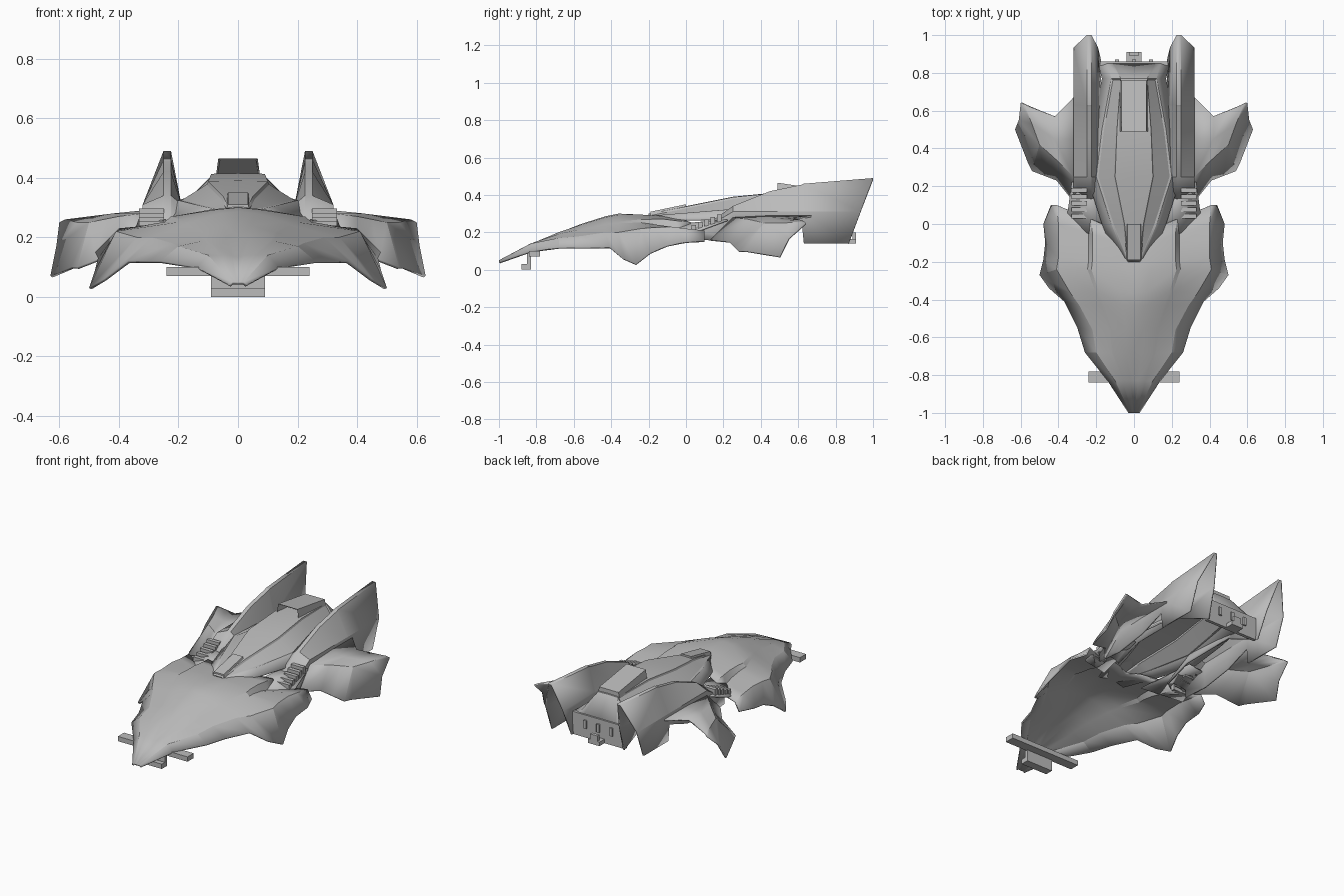
import bpy, bmesh, math

cube = bpy.data.objects.get("Cube")
if cube:
    bpy.data.objects.remove(cube, do_unlink=True)

# One plain grey finish
grey = bpy.data.materials.new("primer_grey")
grey.use_nodes = True
tone = (0.5, 0.5, 0.5, 1)
grey.diffuse_color = tone
grey.node_tree.nodes["Principled BSDF"].inputs["Base Color"].default_value = tone


def finish(bm, name, smooth=None, mirror=False, wall=None):
    """Turn a bmesh into a named object with the usual modifiers."""
    mesh = bpy.data.meshes.new(name)
    bm.to_mesh(mesh)
    bm.free()
    obj = bpy.data.objects.new(name, mesh)
    bpy.context.collection.objects.link(obj)
    mesh.materials.append(grey)
    if smooth:
        bpy.ops.object.select_all(action='DESELECT')
        obj.select_set(True)
        bpy.context.view_layer.objects.active = obj
        bpy.ops.object.shade_smooth_by_angle(angle=math.radians(smooth))
    if mirror:
        obj.modifiers.new("mirror", 'MIRROR').use_axis[0] = True
    if wall:
        skin = obj.modifiers.new("wall", 'SOLIDIFY')
        skin.thickness = wall
        skin.offset = -1
    return obj


def shell(name, lines, window_strip=None):
    """Skin lengthwise lines, ordered from the middle outwards, and mirror it."""
    bm = bmesh.new()
    rows = [[bm.verts.new(point) for point in line] for line in lines]
    windows = []
    for strip, (near, far) in enumerate(zip(rows, rows[1:])):
        for i in range(len(near) - 1):
            face = bm.faces.new((near[i], far[i], far[i + 1], near[i + 1]))
            if strip == window_strip and i < len(near) - 2:
                windows.append(face)
    bm.normal_update()
    if windows:
        bmesh.ops.inset_region(bm, faces=windows, thickness=0.01, depth=-0.006)
    return finish(bm, name, smooth=18, mirror=True, wall=0.01)


def blend(line_a, line_b, share, lift=0.0):
    """Line lying between two others, raised more the wider the body is."""
    between = []
    for a, b in zip(line_a, line_b):
        x, y, z = [p + (q - p) * share for p, q in zip(a, b)]
        between.append((x, y, z + lift * b[0]))
    return between


def block(name, half_width, y, z, x=0.0, top=1.0, back=None, mirror=False, mouth=False):
    """Box around x; top narrows it, back gives the heights of its rear edge."""
    bm = bmesh.new()
    verts = []
    for level in (0, 1):
        for end in (0, 1):
            for side in (-1, 1):
                width = half_width * (top if level else 1)
                height = back[level] if back and end else z[level]
                verts.append(bm.verts.new((x + side * width, y[end], height)))
    corners = ("0231", "4576", "0154", "1375", "3267", "2046")
    faces = [bm.faces.new([verts[int(c)] for c in quad]) for quad in corners]
    bm.normal_update()
    if mouth:
        # Sink the opening deeper at its foot, so that it looks downwards
        front = faces[2]
        bmesh.ops.inset_region(bm, faces=[front], thickness=0.008)
        middle = front.calc_center_median().z
        for v in front.verts:
            v.co.y += 0.1 if v.co.z < middle else 0.01
    return finish(bm, name, mirror=mirror)


def spine_height(y):
    """Bonnet centre line: a curve up from the nose, then a slow fall."""
    ahead = max(0, -0.36 - y) / 0.64
    return 0.3 - 0.25 * ahead ** 1.3 - 0.06 * max(0, y + 0.36)


# Nose and front fenders: shoulder and rim are drawn, the bonnet follows from them
shoulder = [(.02, -1, .05), (.1, -.83, .14), (.2, -.68, .17), (.22, -.56, .18), (.29, -.43, .2),
            (.34, -.36, .2), (.41, -.24, .22), (.4, -.18, .225), (.4, -.08, .23), (.4, 0, .22),
            (.41, .1, .21)]
rim = [(.03, -1, .04), (.14, -.83, .1), (.26, -.68, .12), (.3, -.55, .12), (.37, -.41, .12),
       (.45, -.34, .06), (.5, -.27, .03), (.48, -.19, .09), (.47, -.1, .13), (.48, 0, .15),
       (.44, .1, .155)]
centre = []
for x, y, z in shoulder:
    centre.append((0, y - max(0, y + 0.24) / 2, spine_height(y)))
inner = blend(centre, shoulder, 0.2, lift=0.04)
crease = blend(centre, shoulder, 0.55, lift=0.04)

# A gully opens beside the bonnet towards the louvres
gully = []
for x, y, z in blend(centre, shoulder, 0.6, lift=0.03):
    opening = min(1, max(0, (y + 0.3) / 0.25))
    gully.append((x, y, z - 0.04 * opening))
shell("front_body", [centre, inner, crease, gully, shoulder, rim])

# Floor of the louvre bays, closing the body between bonnet and fins
bay_inner = [(.14, -.1, .24), (.2, .25, .26)]
bay_outer = [(.36, 0, .19), (.33, .22, .27)]
shell("louvre_bays", [bay_inner, bay_outer])

# Cabin with sunken side windows: y, roof height, roof and sill half widths
cabin = [(-.2, .3, .03, .04), (0, .34, .05, .12), (.25, .39, .1, .2),
         (.5, .415, .09, .17), (.77, .4, .07, .12), (.85, .28, .11, .14)]
roof = [(0, y, z) for y, z, edge, sill in cabin]
roof_edge = [(edge, y, z - 0.002) for y, z, edge, sill in cabin]
sills = [(sill, y, 0.28 + (z - 0.28) * 0.4) for y, z, edge, sill in cabin]
deck = [(sill + 0.05, y, 0.27) for y, z, edge, sill in cabin]
shell("cabin", [roof, roof_edge, sills, deck], window_strip=1)

# Tall rear fins, open underneath: y, ridge height, outer and inner floor height
fin = [(.08, .22, .16, .2), (.25, .34, .15, .26), (.45, .42, .18, .26),
       (.62, .455, .24, .26), (.63, .46, .14, .25), (1, .49, .14, .14)]


def fin_line(x, part):
    line = []
    for y, ridge, outer, inside in fin:
        wall = min(ridge - 0.01, 0.31)
        z = {"ridge": ridge, "wall": wall, "outer": outer, "inside": inside}[part]
        raked_end = 1 - 0.37 * (0.49 - z)
        line.append((x, min(y, raked_end), z))
    return line


shell("rear_fins", [fin_line(.175, "inside"), fin_line(.19, "wall"), fin_line(.225, "ridge"),
                    fin_line(.25, "ridge"), fin_line(.32, "wall"), fin_line(.32, "outer")])

# Rear fenders sweeping out to a hooked tip
root = [(.33, .13, .16), (.32, .25, .28), (.32, .45, .29), (.32, .67, .29)]
saddle = [(.41, .23, .15), (.4, .33, .27), (.42, .45, .28), (.42, .57, .28)]
brow = [(.54, .28, .1), (.5, .42, .25), (.54, .53, .25), (.58, .63, .26)]
lip = [(.56, .32, .1), (.63, .5, .07), (.61, .55, .17), (.6, .64, .25)]
flare = blend(saddle, brow, 0.5)
shell("rear_fenders", [root, saddle, flare, brow, lip])

# Roof scoop and cowl ahead of the cabin
block("roof_scoop", .075, (.49, .76), (.4, .465), top=0.88, back=(.39, .425), mouth=True)
block("cabin_cowl", .04, (-.19, 0), (.29, .31), top=0.85, back=(.33, .35))

# Louvres beside the cabin, climbing like steps
for step in range(5):
    y = 0.03 + step * 0.034
    z = 0.2 + step * 0.014
    block(f"louvre_{step}", .042, (y, y + 0.024), (z, z + 0.04), x=0.29, mirror=True)

# Front bumper bar, hanging post and foot
block("bumper_bar", .24, (-.84, -.78), (.07, .1))
block("bumper_post", .09, (-.85, -.83), (.02, .1))
block("bumper_foot", .09, (-.88, -.83), (0, .03))

# Rear plate with its bolts and tow hitch
block("rear_plate", .18, (.84, .86), (.14, .28))
block("middle_bolt", .01, (.85, .87), (.2, .25))
block("side_bolts", .01, (.85, .87), (.2, .25), x=0.09, mirror=True)
block("hitch_arm", .04, (.86, .91), (.14, .165))
block("hitch_hook", .025, (.89, .91), (.16, .2))
